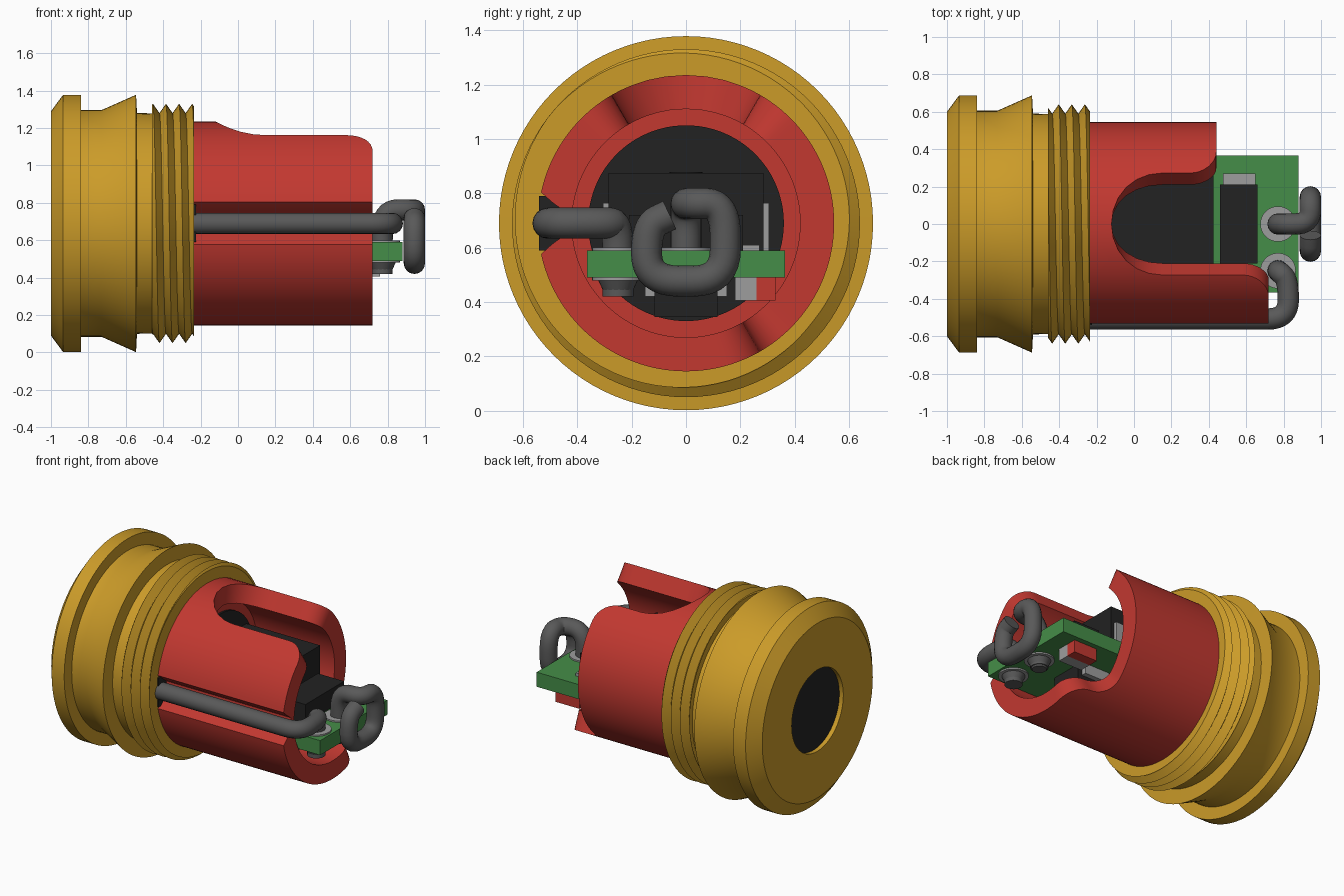
import bpy, bmesh, math
from mathutils import Vector

cube = bpy.data.objects.get("Cube")
if cube:
    bpy.data.objects.remove(cube, do_unlink=True)

AXIS_Z = 0.69


def material(name, rgb):
    m = bpy.data.materials.new(name)
    m.use_nodes = True
    m.diffuse_color = (*rgb, 1)
    m.node_tree.nodes["Principled BSDF"].inputs["Base Color"].default_value = (*rgb, 1)
    return m


GOLD = material("brass gold", (0.60, 0.33, 0.022))
RED = material("red plastic", (0.54, 0.04, 0.03))
GREEN = material("board green", (0.06, 0.27, 0.065))
BLACK = material("black", (0.016, 0.016, 0.016))
WIRE = material("dark grey", (0.10, 0.10, 0.10))
GREY = material("light grey", (0.34, 0.34, 0.34))


def finish(name, bm, mat, smooth=True):
    bmesh.ops.remove_doubles(bm, verts=bm.verts, dist=0.00005)
    bmesh.ops.recalc_face_normals(bm, faces=bm.faces)
    me = bpy.data.meshes.new(name)
    bm.to_mesh(me)
    bm.free()
    ob = bpy.data.objects.new(name, me)
    bpy.context.collection.objects.link(ob)
    me.materials.append(mat)
    if smooth:
        bpy.ops.object.select_all(action='DESELECT')
        ob.select_set(True)
        bpy.context.view_layer.objects.active = ob
        bpy.ops.object.shade_smooth_by_angle(angle=math.radians(25))
    return ob


def polar(x, r, a):
    """Point at radius r round the long axis; angle 0 is up, positive towards +y."""
    return Vector((x, r * math.sin(a), AXIS_Z + r * math.cos(a)))


def loft(name, columns, mat, close_profile=True):
    """Skin consecutive columns of points."""
    bm = bmesh.new()
    cols = [[bm.verts.new(p) for p in c] for c in columns]
    n = len(cols[0])
    for a, b in zip(cols, cols[1:]):
        for i in range(n if close_profile else n - 1):
            j = (i + 1) % n
            bm.faces.new((a[i], a[j], b[j], b[i]))
    bmesh.ops.dissolve_degenerate(bm, edges=bm.edges, dist=0.00001)
    return finish(name, bm, mat)


def lathe(name, profile, mat, steps=96):
    return loft(name, [[polar(x, r, math.tau * k / steps) for x, r in profile]
                       for k in range(steps + 1)], mat)


def box(name, x, y, z, mat):
    bm = bmesh.new()
    bmesh.ops.create_cube(bm, size=1)
    for v in bm.verts:
        v.co = [lo + (c + 0.5) * (hi - lo) for c, (lo, hi) in zip(v.co, (x, y, z))]
    return finish(name, bm, mat, False)


def disc(name, x, y, z0, z1, r, mat, r_top=None):
    bm = bmesh.new()
    bmesh.ops.create_cone(bm, cap_ends=True, segments=32, radius1=r,
                          radius2=r if r_top is None else r_top, depth=z1 - z0)
    bmesh.ops.translate(bm, verts=bm.verts, vec=(x, y, (z0 + z1) / 2))
    return finish(name, bm, mat)


def wire(name, points, r, bend):
    """Round wire along a path with rounded corners."""
    pts = [Vector(p) for p in points]
    path = [pts[0]]
    for a, b, c in zip(pts, pts[1:], pts[2:]):
        p = b + (a - b).normalized() * min(bend, (a - b).length * 0.49)
        q = b + (c - b).normalized() * min(bend, (c - b).length * 0.49)
        for k in range(9):
            t = k / 8
            path.append(p * (1 - t) ** 2 + b * 2 * t * (1 - t) + q * t * t)
    path.append(pts[-1])
    cu = bpy.data.curves.new(name, 'CURVE')
    cu.dimensions = '3D'
    cu.bevel_depth, cu.bevel_resolution, cu.use_fill_caps = r, 6, True
    sp = cu.splines.new('POLY')
    sp.points.add(len(path) - 1)
    for sp_point, p in zip(sp.points, path):
        sp_point.co = (*p, 1)
    cu.materials.append(WIRE)
    ob = bpy.data.objects.new(name, cu)
    bpy.context.collection.objects.link(ob)
    bpy.ops.object.select_all(action='DESELECT')
    ob.select_set(True)
    bpy.context.view_layer.objects.active = ob
    bpy.ops.object.convert(target='MESH')


# Turned metal housing with a round opening in its rear face
lathe("housing", [(-1, 0.28), (-1, 0.6), (-0.935, 0.688), (-0.84, 0.688), (-0.84, 0.606),
                  (-0.73, 0.606), (-0.545, 0.688), (-0.54, 0.59), (-0.24, 0.585),
                  (-0.24, 0.5), (-0.9, 0.5), (-0.9, 0.28)], GOLD)

# Helical thread
PITCH, START, END = 0.07, -0.46, -0.235
columns = []
for k in range(97):
    turn = k / 96
    col = [polar(START, 0.57, math.tau * turn)]
    for i in range(-4, 14):
        raw = -0.455 + PITCH * (i / 2 - turn)
        x = min(max(raw, START), END)
        phase = ((x + 0.455) / PITCH + turn) % 1
        col.append(polar(x, 0.59 + 0.05 * abs(1 - 2 * phase), math.tau * turn))
    col.append(polar(END, 0.54, math.tau * turn))
    columns.append(col)
loft("thread", columns, GOLD, False)

# Window behind the rear opening
lathe("rear_window", [(-0.97, 0), (-0.97, 0.28), (-0.92, 0.28), (-0.92, 0)], BLACK)

# Red shell: the free edge as (angle, x), with a rounded slot on top and a step below
FRONT_END, BACK_END, ROUND = 0.72, 0.44, 0.14
OUTER, INNER = 0.545, 0.42
edge = []
for k in range(13):  # slot floor
    t = math.pi * k / 12 - math.pi / 2
    edge.append((30 * math.sin(t), 0.15 - 0.27 * math.cos(t)))
for k in range(9):  # slot corner, short side
    t = math.pi / 2 * k / 8
    edge.append((30.02 + 15 * (1 - math.cos(t)), BACK_END - ROUND * (1 - math.sin(t))))
edge += [(a, BACK_END) for a in range(48, 135, 3)]
for k in range(9):  # step, lower bend
    t = math.pi / 2 * k / 8
    edge.append((135 + 15 * math.sin(t), BACK_END + ROUND * (1 - math.cos(t))))
for k in range(1, 9):  # step, upper bend
    t = math.pi / 2 * k / 8
    edge.append((165.02 - 15 * math.cos(t), FRONT_END - ROUND * (1 - math.sin(t))))
edge += [(a, FRONT_END) for a in range(168, 315, 3)]
for k in range(9):  # slot corner, long side
    t = math.pi / 2 * k / 8
    edge.append((314.98 + 15 * math.sin(t), FRONT_END - ROUND * (1 - math.cos(t))))
edge.append((330, 0.15))


def outer_radius(angle):
    """Wire groove along the front."""
    off = abs(angle - 270)
    return OUTER - 0.09 * min(1, max(0, (11 - off) / 4))


columns = []
for angle, x in edge:
    a, ro = math.radians(angle), outer_radius(angle)
    columns.append([polar(-0.3, ro, a), polar(x, ro, a), polar(x, INNER, a), polar(-0.3, INNER, a)])
loft("shell", columns, RED)
lathe("shell_floor", [(-0.3, 0), (-0.15, 0), (-0.15, 0.43), (-0.3, 0.43)], RED)
lathe("inner_disc", [(-0.2, 0), (-0.135, 0), (-0.135, 0.36), (-0.2, 0.36)], BLACK)
box("groove_seal", (-0.25, -0.225), (-0.54, -0.44), (0.59, 0.79), BLACK)

# Circuit board and its parts
box("circuit_board", (-0.14, 0.88), (-0.365, 0.365), (0.49, 0.59), GREEN)
box("large_chip", (-0.14, 0.425), (-0.285, 0.285), (0.59, 0.875), BLACK)
disc("chip_mark", 0.135, 0, 0.874, 0.879, 0.06, BLACK)
box("small_chip", (0.46, 0.66), (-0.21, 0.21), (0.59, 0.72), BLACK)
box("chip_tab", (0.475, 0.65), (0.2, 0.27), (0.59, 0.61), GREY)
for side in (-1, 1):
    box("chip_side_plate", (0.15, 0.4), sorted((side * 0.285, side * 0.305)), (0.59, 0.765), GREY)
box("lower_chip", (0.3, 0.55), (-0.115, 0.115), (0.345, 0.49), BLACK)
for side in (-1, 1):
    box("lower_chip_lead", (0.33, 0.52), sorted((side * 0.11, side * 0.15)), (0.42, 0.49), GREY)
box("lower_red_part", (0.58, 0.76), (0.26, 0.33), (0.405, 0.49), RED)
box("lower_red_part_end", (0.58, 0.76), (0.18, 0.26), (0.405, 0.49), GREY)

# Solder pads and joints
PIN_X = 0.77
for y in (0, -0.25):
    disc("solder_pad", PIN_X, y, 0.588, 0.6, 0.095, GREY)
    disc("lower_solder_pad", PIN_X, y, 0.48, 0.492, 0.095, GREY)
    disc("solder_joint", PIN_X, y, 0.42, 0.485, 0.045, WIRE, 0.075)

# Wires: one along the shell, one hooked at the end
WIRE_R = 0.057
wire("side_wire", [(-0.3, -0.508, 0.69), (0.825, -0.508, 0.69), (0.825, -0.3, 0.69),
                   (PIN_X, -0.25, 0.69), (PIN_X, -0.25, 0.42)], WIRE_R, 0.11)
wire("end_hook", [(PIN_X, 0, 0.43), (PIN_X, 0, 0.762), (0.943, 0, 0.762), (0.943, 0.145, 0.762),
                  (0.943, 0.145, 0.477), (0.943, -0.145, 0.477), (0.943, -0.145, 0.68),
                  (0.943, -0.06, 0.72)], WIRE_R, 0.12)
